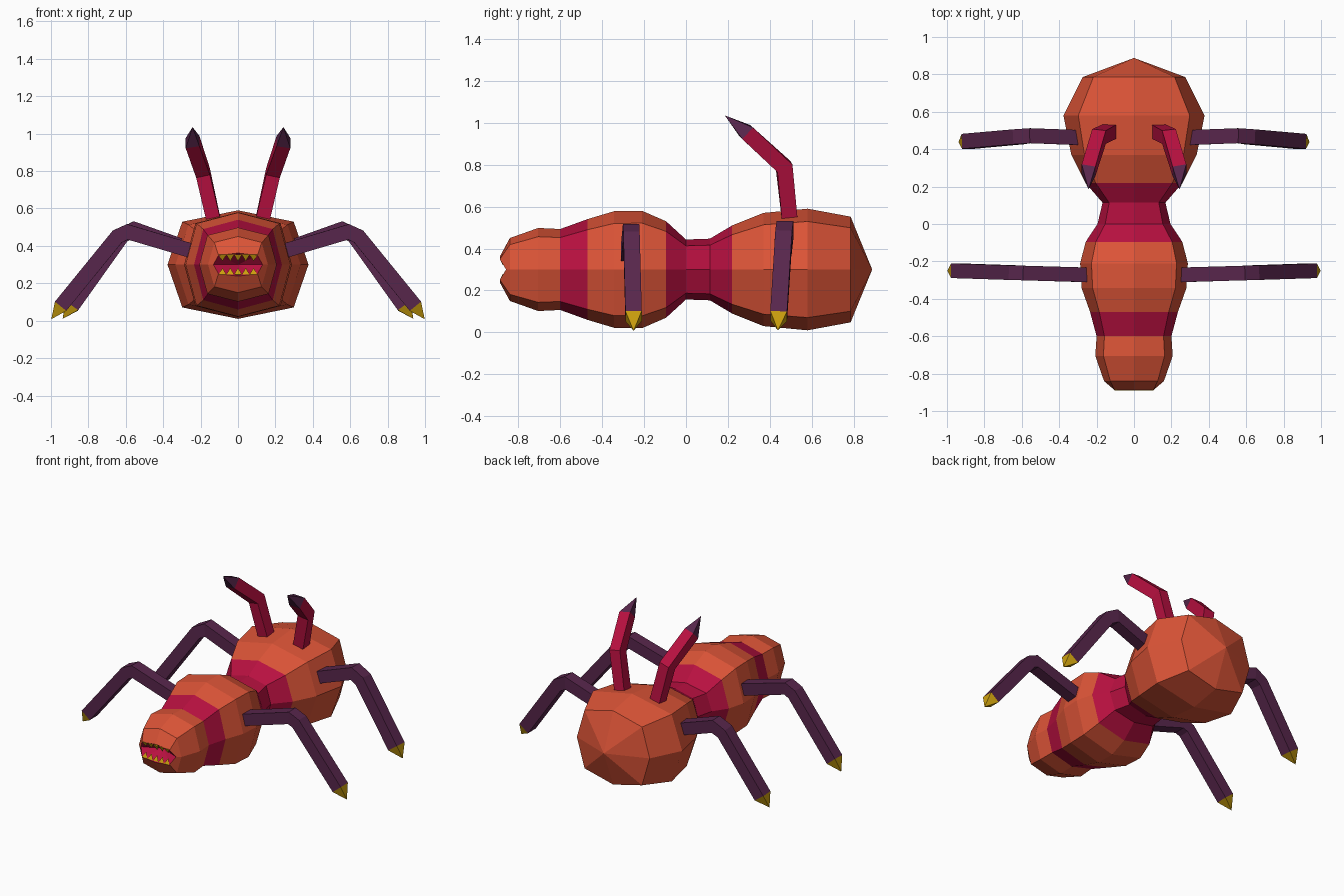
import bpy, bmesh
from mathutils import Vector

if "Cube" in bpy.data.objects:
    bpy.data.objects.remove(bpy.data.objects["Cube"])


def make_mat(name, rgb):
    m = bpy.data.materials.new(name)
    lin = [((c / 255 + 0.055) / 1.055) ** 2.4 if c > 10 else c / 255 / 12.92 for c in rgb]
    m.diffuse_color = (*lin, 1)
    m.use_nodes = True
    m.node_tree.nodes["Principled BSDF"].inputs["Base Color"].default_value = m.diffuse_color
    return m


ORANGE = make_mat("burnt orange", (220, 84, 55))
CRIMSON = make_mat("crimson", (184, 16, 64))
PURPLE = make_mat("dark purple", (88, 38, 76))
YELLOW = make_mat("claw yellow", (205, 160, 14))


def finish(bm, name, mats):
    bmesh.ops.recalc_face_normals(bm, faces=bm.faces)
    me = bpy.data.meshes.new(name)
    bm.to_mesh(me)
    bm.free()
    for m in mats:
        me.materials.append(m)
    ob = bpy.data.objects.new(name, me)
    bpy.context.collection.objects.link(ob)
    return ob


def bridge(bm, a, b, mat=0):
    n = len(a)
    for i in range(n):
        f = bm.faces.new((a[i], a[(i + 1) % n], b[(i + 1) % n], b[i]))
        f.material_index = mat


def fan(bm, ring, tip, mat=0):
    t = bm.verts.new(tip)
    for i in range(len(ring)):
        bm.faces.new((ring[i], ring[(i + 1) % len(ring)], t)).material_index = mat


# Body: eight-sided rings (y, half width, half height) along the length
MID = 0.3
RINGS = [(-0.84, 0.16, 0.15), (-0.705, 0.207, 0.198), (-0.60, 0.2, 0.193),
         (-0.47, 0.235, 0.24), (-0.343, 0.28, 0.278), (-0.21, 0.288, 0.28),
         (-0.095, 0.258, 0.23), (0.0, 0.195, 0.143), (0.114, 0.168, 0.147),
         (0.22, 0.26, 0.21), (0.37, 0.335, 0.27), (0.58, 0.377, 0.29),
         (0.785, 0.275, 0.252)]
OCT = [(0, 1), (0.79, 0.79), (1, 0), (0.79, -0.79),
       (0, -1), (-0.79, -0.79), (-1, 0), (-0.79, 0.79)]

bm = bmesh.new()
rings = [[bm.verts.new((w * u, y, MID + h * v)) for u, v in OCT] for y, w, h in RINGS]
for i in range(len(rings) - 1):
    y = (RINGS[i][0] + RINGS[i + 1][0]) / 2
    band = -0.60 < y < -0.47 or -0.095 < y < 0.22
    bridge(bm, rings[i], rings[i + 1], 1 if band else 0)
fan(bm, rings[-1], (0, 0.888, MID))

# Lips, with the mouth corners set back, and the mouth hollow
lips = [bm.verts.new((u * 0.132, -0.858 if v == 0 else -0.888, MID + v * 0.062))
        for u, v in OCT]
bridge(bm, rings[0], lips)
fan(bm, lips, (0, -0.80, MID), 1)
finish(bm, "body", [ORANGE, CRIMSON])


# Teeth: small wedges leaning into the mouth
def teeth(name, sign):
    bm = bmesh.new()
    n, half = 5, 0.104
    for i in range(n):
        x0 = -half + 2 * half * i / n
        x1 = x0 + 2 * half / n
        xm = (x0 + x1) / 2
        z = MID + sign * 0.053
        base = [bm.verts.new(p) for p in ((x0, -0.889, z), (x1, -0.889, z),
                                          (xm, -0.865, z + sign * 0.004))]
        bm.faces.new(base)
        fan(bm, base, (xm, -0.872, MID + sign * 0.018))
    finish(bm, name, [YELLOW])


teeth("upper_teeth", 1)
teeth("lower_teeth", -1)


# Square limb along a mitred path, ending in a pointed tip
def limb(name, path, tip, side, size, mats, mirror):
    pts = [Vector((p[0] * mirror, p[1], p[2])) for p in path]
    side = Vector(side)
    bm = bmesh.new()
    out = []
    for i, p in enumerate(pts):
        d0 = (p - pts[i - 1]).normalized() if i else None
        d1 = (pts[i + 1] - p).normalized() if i + 1 < len(pts) else None
        d0, d1 = d0 or d1, d1 or d0
        t = (d0 + d1).normalized()
        s = (side - t * side.dot(t)).normalized() * size / 2
        up = t.cross(s).normalized() * size / 2 / max(t.dot(d0), 0.5)
        out.append([bm.verts.new(p + a * s + b * up)
                    for a, b in ((1, 1), (-1, 1), (-1, -1), (1, -1))])
    for a, b in zip(out, out[1:]):
        bridge(bm, a, b)
    bm.faces.new(out[0])
    fan(bm, out[-1], (tip[0] * mirror, tip[1], tip[2]), 1)
    finish(bm, name, mats)


for m, label in ((1, "right"), (-1, "left")):
    # Legs with yellow claws
    limb("front_leg_" + label,
         [(0.25, -0.272, 0.374), (0.59, -0.262, 0.475), (0.645, -0.26, 0.45),
          (0.948, -0.25, 0.078)],
         (0.998, -0.25, 0.008), (0, 1, 0), 0.078, [PURPLE, YELLOW], m)
    limb("back_leg_" + label,
         [(0.29, 0.462, 0.394), (0.555, 0.472, 0.488), (0.62, 0.466, 0.455),
          (0.888, 0.442, 0.078)],
         (0.938, 0.438, 0.01), (0, 1, 0), 0.08, [PURPLE, YELLOW], m)
    # Bent horns on the abdomen with dark points
    limb("horn_" + label,
         [(0.13, 0.495, 0.535), (0.187, 0.468, 0.79), (0.243, 0.288, 0.955)],
         (0.243, 0.185, 1.035), (1, 0, 0), 0.075, [CRIMSON, PURPLE], m)
